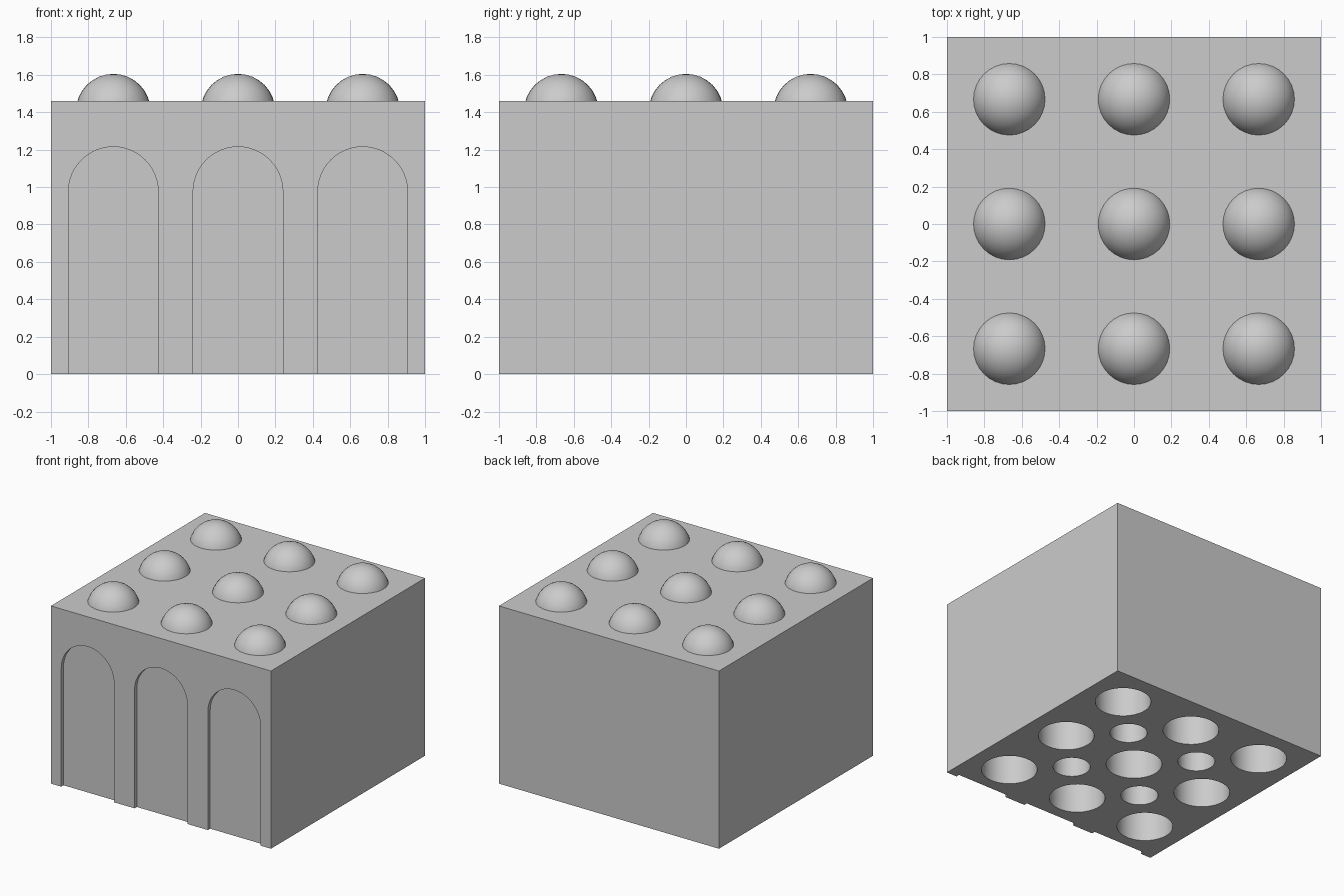
import bpy, bmesh
from math import pi, cos, sin
from mathutils import Matrix, Vector

if "Cube" in bpy.data.objects:
    bpy.data.objects.remove(bpy.data.objects["Cube"], do_unlink=True)

WIDTH, HEIGHT = 2.0, 1.46
PITCH = WIDTH / 3
GRID = [-PITCH, 0, PITCH]
ARCH_RADIUS, ARCH_SPRING, ARCH_DEPTH = 0.24, 0.975, 0.03
HOLE_DEPTH = 0.5
DOME_RADIUS, DOME_CENTRE = 0.2, 1.405

grey = bpy.data.materials.new("plain grey")
grey.use_nodes = True
grey.diffuse_color = (0.6, 0.6, 0.6, 1)
grey.node_tree.nodes["Principled BSDF"].inputs["Base Color"].default_value = (0.6, 0.6, 0.6, 1)


def finish(bm, name):
    """Turn a bmesh into a named grey object."""
    bmesh.ops.recalc_face_normals(bm, faces=bm.faces[:])
    mesh = bpy.data.meshes.new(name)
    bm.to_mesh(mesh)
    bm.free()
    mesh.materials.append(grey)
    obj = bpy.data.objects.new(name, mesh)
    bpy.context.collection.objects.link(obj)
    return obj


def activate(obj):
    bpy.ops.object.select_all(action='DESELECT')
    obj.select_set(True)
    bpy.context.view_layer.objects.active = obj


def add_hole(bm, x, y, radius):
    """Round socket going up from the underside."""
    overlap = 0.1
    bmesh.ops.create_cone(bm, cap_ends=True, segments=48, radius1=radius, radius2=radius,
                          depth=HOLE_DEPTH + overlap,
                          matrix=Matrix.Translation((x, y, (HOLE_DEPTH - overlap) / 2)))


def add_arch(bm, x, steps=24):
    """Round-topped prism that reaches into the front face."""
    front = -WIDTH / 2 - 0.1
    profile = [(x - ARCH_RADIUS, -0.1), (x + ARCH_RADIUS, -0.1)]
    for i in range(steps + 1):
        a = pi * i / steps
        profile.append((x + ARCH_RADIUS * cos(a), ARCH_SPRING + ARCH_RADIUS * sin(a)))
    face = bm.faces.new([bm.verts.new((px, front, pz)) for px, pz in profile])
    result = bmesh.ops.extrude_face_region(bm, geom=[face])
    moved = [v for v in result["geom"] if isinstance(v, bmesh.types.BMVert)]
    bmesh.ops.translate(bm, verts=moved, vec=Vector((0, 0.1 + ARCH_DEPTH, 0)))
    if not face.is_valid or len(face.link_faces if hasattr(face, "link_faces") else []) > 0:
        return


# Block
bm = bmesh.new()
bmesh.ops.create_cube(bm, size=1, matrix=Matrix.Translation((0, 0, HEIGHT / 2))
                      @ Matrix.Diagonal((WIDTH, WIDTH, HEIGHT, 1)))
block = finish(bm, "block")

# Cutters for the front arches and the sockets underneath
bm = bmesh.new()
for x in GRID:
    add_arch(bm, x)
    for y in GRID:
        add_hole(bm, x, y, 0.21)
for x in (-PITCH / 2, PITCH / 2):
    for y in (-PITCH / 2, PITCH / 2):
        add_hole(bm, x, y, 0.14)
cutter = finish(bm, "cutter")
cutter.hide_render = True

boolean = block.modifiers.new("recesses", 'BOOLEAN')
boolean.operation = 'DIFFERENCE'
boolean.solver = 'EXACT'
boolean.object = cutter
activate(block)
bpy.ops.object.modifier_apply(modifier=boolean.name)
bpy.data.objects.remove(cutter, do_unlink=True)
bpy.ops.object.shade_smooth_by_angle(angle=pi / 6)

# Domed studs on top
for row, y in enumerate(GRID):
    for column, x in enumerate(GRID):
        bm = bmesh.new()
        bmesh.ops.create_uvsphere(bm, u_segments=32, v_segments=16, radius=DOME_RADIUS,
                                  matrix=Matrix.Translation((x, y, DOME_CENTRE)))
        bmesh.ops.bisect_plane(bm, geom=bm.verts[:] + bm.edges[:] + bm.faces[:],
                               plane_co=(0, 0, HEIGHT), plane_no=(0, 0, 1), clear_inner=True)
        dome = finish(bm, f"dome_{row + 1}_{column + 1}")
        activate(dome)
        bpy.ops.object.shade_smooth_by_angle(angle=pi / 6)
